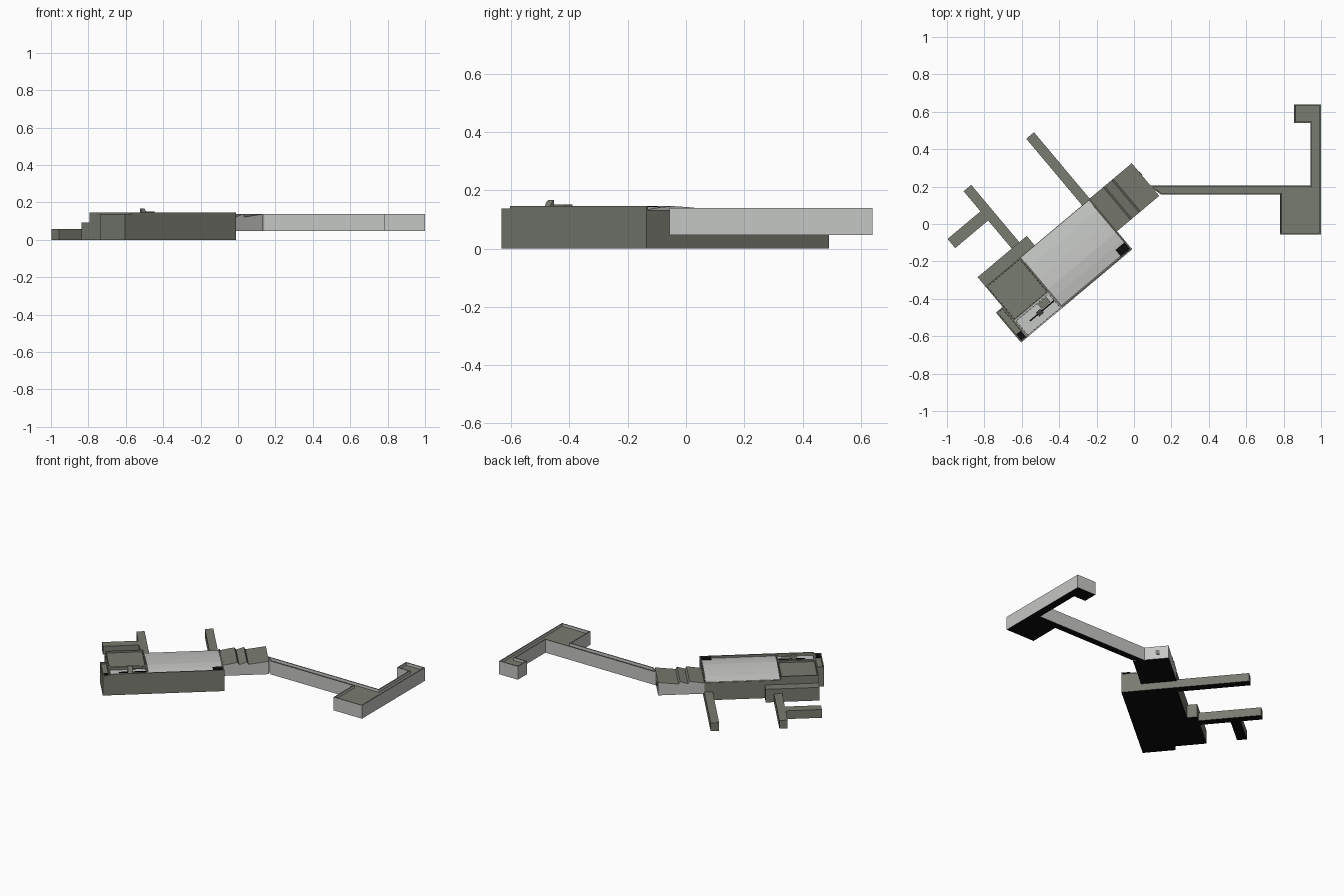
import bpy, bmesh, math
from mathutils import Vector

if "Cube" in bpy.data.objects:
    bpy.data.objects.remove(bpy.data.objects["Cube"])

def mat(name, rgb):
    m = bpy.data.materials.new(name)
    m.diffuse_color = (*rgb, 1)
    m.use_nodes = True
    m.node_tree.nodes["Principled BSDF"].inputs["Base Color"].default_value = m.diffuse_color
    return m

DARK = mat("olive grey", (0.19, 0.20, 0.165))
LIGHT = mat("pale grey", (0.56, 0.57, 0.55))
BLACK = mat("underside black", (0.004, 0.004, 0.004))

# Building frame: u runs along the long front wall, v runs back from it
ANG = math.radians(40)
U = Vector((math.cos(ANG), math.sin(ANG), 0))
V = Vector((-math.sin(ANG), math.cos(ANG), 0))
O = Vector((-0.604, -0.634, 0))

def uv(u, v, z=0.0):
    return O + U * u + V * v + Vector((0, 0, z))

def prism(name, base, offset, side=DARK, roof=DARK, recess=0.0, rim=0.007):
    """Extrude a polygon; optionally sink the top inside a thin parapet."""
    bm = bmesh.new()
    offset = Vector(offset)
    lo = [bm.verts.new(p) for p in base]
    hi = [bm.verts.new(Vector(p) + offset) for p in base]
    n = len(lo)
    bm.faces.new(lo[::-1])
    top = bm.faces.new(hi)
    for i in range(n):
        bm.faces.new((lo[i], lo[(i + 1) % n], hi[(i + 1) % n], hi[i]))
    bmesh.ops.recalc_face_normals(bm, faces=bm.faces)
    if recess:
        bmesh.ops.inset_region(bm, faces=[top], thickness=rim, use_even_offset=True)
        bmesh.ops.inset_region(bm, faces=[top], thickness=0.0005, depth=-recess, use_even_offset=True)
    bm.normal_update()
    for f in bm.faces:
        z = f.normal.z
        f.material_index = 2 if z < -0.9 else (1 if z > 0.4 else 0)
    me = bpy.data.meshes.new(name)
    bm.to_mesh(me)
    bm.free()
    for m in (side, roof, BLACK):
        me.materials.append(m)
    ob = bpy.data.objects.new(name, me)
    bpy.context.collection.objects.link(ob)
    return ob

def block(name, u0, u1, v0, v1, z0, z1, **kw):
    base = [uv(u0, v0, z0), uv(u1, v0, z0), uv(u1, v1, z0), uv(u0, v1, z0)]
    return prism(name, base, (0, 0, z1 - z0), **kw)

def along_v(name, profile, v0, v1, **kw):
    return prism(name, [uv(u, v0, z) for u, z in profile], V * (v1 - v0), **kw)

def along_u(name, profile, u0, u1, **kw):
    return prism(name, [uv(u0, v, z) for v, z in profile], U * (u1 - u0), **kw)

# Main hall with a shallow vaulted pale roof behind its front parapet
block("hall_walls", 0.288, 0.776, 0, 0.352, 0, 0.122)
block("hall_front_parapet", 0.288, 0.776, 0, 0.007, 0.122, 0.147)
block("hall_end_parapet", 0.769, 0.776, 0.007, 0.352, 0.122, 0.132)
along_u("hall_roof", [(0.012, 0.12), (0.012, 0.134), (0.07, 0.142), (0.125, 0.146),
                      (0.2, 0.142), (0.28, 0.135), (0.348, 0.125), (0.348, 0.12)],
        0.292, 0.767, side=LIGHT, roof=LIGHT)
block("hall_corner_opening", 0.705, 0.768, 0.009, 0.055, 0.143, 0.147, side=BLACK, roof=BLACK)

# West block, front terrace and side ledges
block("west_block", 0.047, 0.288, 0.112, 0.352, 0, 0.147, recess=0.012)
block("front_terrace", 0.047, 0.288, 0, 0.112, 0, 0.147, roof=LIGHT, recess=0.02)
block("west_ledge", 0, 0.047, 0, 0.209, 0, 0.138, recess=0.012)
block("ledge_opening", 0.008, 0.05, 0.008, 0.05, 0.126, 0.134, side=BLACK, roof=BLACK)
block("rear_annex", 0.047, 0.39, 0.352, 0.417, 0, 0.092)

# Terrace slot and small skylight fin
block("terrace_slot", 0.11, 0.285, 0.054, 0.062, 0.126, 0.133, side=BLACK, roof=BLACK)
along_u("skylight_fin", [(0.045, 0.127), (0.072, 0.127), (0.072, 0.167), (0.064, 0.16)],
        0.165, 0.195)
block("skylight_cap", 0.2, 0.26, 0.066, 0.1, 0.147, 0.152)

# Low rear wings
block("east_wing", 0.722, 0.776, 0.352, 0.817, 0, 0.058)
block("west_wing", 0.285, 0.338, 0.417, 0.817, 0, 0.058)
block("west_wing_branch", 0.055, 0.285, 0.613, 0.677, 0, 0.058)

# Raised connector with a sawtooth roof
teeth = [(0.776, 0.048), (1.07, 0.048), (1.07, 0.138), (0.94, 0.122), (0.93, 0.138),
         (0.88, 0.122), (0.87, 0.138), (0.776, 0.122)]
along_v("connector", teeth, 0.126, 0.354, side=LIGHT, roof=DARK)
block("connector_window", 1.068, 1.073, 0.27, 0.295, 0.08, 0.11)

# Raised bridge and hooked terminal, one continuous parapet
plan = [(0.075, 0.206), (0.144, 0.158), (0.78, 0.158), (0.78, -0.056), (1.0, -0.056),
        (1.0, 0.64), (0.855, 0.64), (0.855, 0.54), (0.945, 0.54), (0.945, 0.206)]
prism("bridge_and_terminal", [(x, y, 0.046) for x, y in plan], (0, 0, 0.093),
      side=LIGHT, roof=DARK, recess=0.018)
